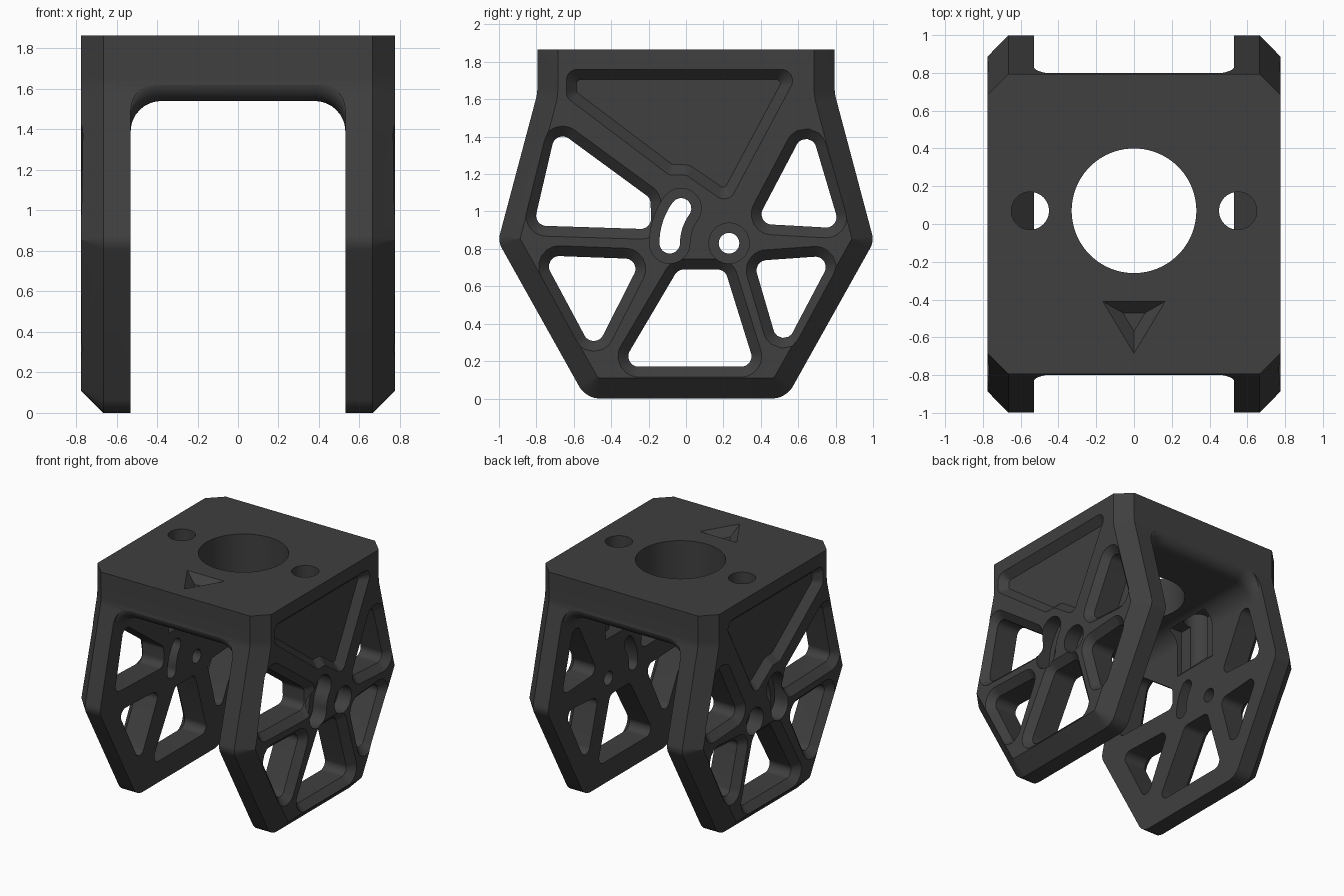
import bpy, bmesh, math
from mathutils import Vector

if "Cube" in bpy.data.objects:
    bpy.data.objects.remove(bpy.data.objects["Cube"])

TOP, OUT, INN = 1.865, 0.775, 0.53      # top height, outer and inner half widths
PY = 0.07                               # y of the hole pattern in the top

grey = bpy.data.materials.new("dark_grey")
grey.diffuse_color = (0.05, 0.05, 0.05, 1)
grey.use_nodes = True
grey.node_tree.nodes["Principled BSDF"].inputs["Base Color"].default_value = grey.diffuse_color


def offset(pts, d):
    """Grow a counter-clockwise polygon by d (negative shrinks it)."""
    res, n = [], len(pts)
    for i in range(n):
        a, p, b = (Vector(pts[(i + k) % n][:2]) for k in (-1, 0, 1))
        u, v = (p - a).normalized(), (b - p).normalized()
        n1, n2 = Vector((u.y, -u.x)), Vector((v.y, -v.x))
        res.append(p + (n1 + n2) * d / (1 + n1.dot(n2)))
    return res


def rounded(pts, radii, seg=8):
    """Replace every corner by an arc."""
    res, n = [], len(pts)
    for i in range(n):
        a, p, b = (Vector(pts[(i + k) % n][:2]) for k in (-1, 0, 1))
        u, v, r = (a - p).normalized(), (b - p).normalized(), radii[i]
        h = u.angle(v) / 2
        c = p + (u + v).normalized() * r / math.sin(h)
        s, e = p + u * r / math.tan(h) - c, p + v * r / math.tan(h) - c
        res += [c + s.lerp(e, k / seg).normalized() * r for k in range(seg + 1)]
    return res


def loft(name, sections):
    """Closed solid through rings of equal length."""
    bm = bmesh.new()
    rings = [[bm.verts.new(p) for p in s] for s in sections]
    n = len(rings[0])
    for r, q in zip(rings, rings[1:]):
        for i in range(n):
            bm.faces.new((r[i], r[(i + 1) % n], q[(i + 1) % n], q[i]))
    bm.faces.new(rings[0])
    bm.faces.new(rings[-1])
    bmesh.ops.recalc_face_normals(bm, faces=bm.faces)
    me = bpy.data.meshes.new(name)
    bm.to_mesh(me)
    bm.free()
    ob = bpy.data.objects.new(name, me)
    bpy.context.collection.objects.link(ob)
    return ob


def cut(ob, cutter):
    m = ob.modifiers.new("cut", 'BOOLEAN')
    m.operation, m.solver, m.object = 'DIFFERENCE', 'EXACT', cutter
    bpy.context.view_layer.objects.active = ob
    bpy.ops.object.modifier_apply(modifier=m.name)
    bpy.data.objects.remove(cutter)


def at_x(pts, x):
    return [(x, p[0], p[1]) for p in pts]


def at_z(pts, z):
    return [(p[0], p[1], z) for p in pts]


def circle(cx, cy, r, n=48):
    return [(cx + r * math.cos(math.tau * i / n), cy + r * math.sin(math.tau * i / n))
            for i in range(n)]


def arc_slot(cy, cz, rad, r, a0, a1):
    """Curved slot outline around a pivot."""
    def ring(ra, b0, b1, ox=0, oz=0):
        return [(cy + ox + ra * math.cos(b0 + (b1 - b0) * i / 12),
                 cz + oz + ra * math.sin(b0 + (b1 - b0) * i / 12)) for i in range(13)]
    end = lambda a, s: ring(r, s, s + math.pi, rad * math.cos(a), rad * math.sin(a))
    return (ring(rad + r, a0, a1) + end(a1, a1)[1:-1]
            + ring(rad - r, a1, a0) + end(a0, a0 + math.pi)[1:-1])


# Solid block: leg outline swept across, with chamfered outer rims
half = [(0.535, 0, 0.13), (1.005, 0.84, 0.1), (0.795, 1.63, 0.2), (0.795, TOP + 0.11, 0.001)]
raw = half + [(-y, z, r) for y, z, r in reversed(half)]
full = rounded(raw, [r for *_, r in raw])
small = rounded(offset(raw, -0.11),
                [r + 0.11 if r == 0.2 else max(r - 0.11, 0.0005) for *_, r in raw])
body = loft("bracket", [at_x(small, -OUT), at_x(full, -0.665),
                        at_x(full, 0.665), at_x(small, OUT)])
square = [(-2, -2), (2, -2), (2, 2), (-2, 2)]
cut(body, loft("top_trim", [at_z(square, TOP), at_z(square, 3)]))


# Channel between the legs, flared where the bridge has rounded lower edges
def channel(y, top):
    prof = rounded([(-INN, -0.5), (INN, -0.5), (INN, top), (-INN, top)],
                   [0.01, 0.01, 0.15, 0.15], 10)
    return [(p.x, y, p.y) for p in prof]


flare = [(0.70 + 0.1 * math.sin(t), 1.64 - 0.1 * math.cos(t))
         for t in (math.pi / 2 * i / 8 for i in range(9))] + [(1.2, 1.64)]
cut(body, loft("channel", [channel(-y, t) for y, t in reversed(flare)]
               + [channel(y, t) for y, t in flare]))

# Window outlines in a leg (y, z), counter-clockwise
windows = [
    [(-0.815, 0.925), (-0.185, 0.905), (-0.19, 1.07), (-0.695, 1.44)],
    [(0.37, 0.935), (0.825, 0.91), (0.656, 1.478)],
    [(-0.772, 0.765), (-0.492, 0.243), (-0.237, 0.745)],
    [(0.36, 0.735), (0.507, 0.233), (0.787, 0.765)],
    [(-0.35, 0.17), (0.37, 0.17), (0.208, 0.69), (-0.043, 0.69)],
]
panel = [(-0.64, 1.61), (-0.09, 1.195), (0.0, 1.195), (0.225, 1.04), (0.61, 1.76), (-0.64, 1.76)]
C = 0.055                               # rim chamfer width
slot_a = (math.radians(144), math.radians(180))

for s in (1, -1):
    # Chamfered windows
    for w in windows:
        inner = rounded(w, [0.055] * len(w))
        rim = rounded(offset(w, C), [0.055 + C] * len(w))
        rim2 = rounded(offset(w, C + 0.01), [0.065 + C] * len(w))
        cut(body, loft("window", [at_x(inner, s * 0.4), at_x(inner, s * (OUT - C)),
                                  at_x(rim, s * OUT), at_x(rim2, s * (OUT + 0.01))]))
    # Recessed upper panel
    rad = [0.06, 0.05, 0.05, 0.06, 0.06, 0.06]
    floor_r = [0.02, 0.05, 0.09, 0.02, 0.02, 0.02]
    cut(body, loft("panel", [at_x(rounded(offset(panel, -C), floor_r), s * (OUT - 0.06)),
                             at_x(rounded(panel, rad), s * OUT),
                             at_x(rounded(panel, rad), s * (OUT + 0.1))]))
    # Pivot hole and curved slot, each with a counterbore
    for r, x0 in ((0.055, 0.4), (0.108, OUT - 0.12)):
        cut(body, loft("pivot", [at_x(circle(0.23, 0.83, r), s * x0),
                                 at_x(circle(0.23, 0.83, r), s * 0.9)]))
        sl = arc_slot(0.23, 0.83, 0.317, r, *slot_a)
        cut(body, loft("slot", [at_x(sl, s * x0), at_x(sl, s * 0.9)]))
    # Shallow inner relief with sloped foot
    prof = [(0.45, 1.12), (INN, 1.15), (INN + 0.04, 1.19), (INN + 0.04, 1.54), (0.45, 1.54)]
    cut(body, loft("relief", [[(s * x, y, z) for x, z in prof]
                              for y in (PY - 0.2, PY + 0.2)]))
    # Screw hole running down the inner face, sloped foot
    c = circle(s * 0.55, PY, 0.1)
    cut(body, loft("screw_hole", [[(x, y, 1.15 + abs(x) - 0.53) for x, y in c], at_z(c, 2)]))

# Large round opening and arrow dent in the top
big = circle(0, PY, 0.33, 96)
cut(body, loft("opening", [at_z(big, 1.3), at_z(big, 2)]))
arrow = [(-0.165, -0.41), (0, -0.685), (0.165, -0.41)]
cut(body, loft("arrow", [at_z(offset(arrow, -0.06), TOP - 0.06), at_z(arrow, TOP),
                         at_z(arrow, TOP + 0.1)]))

# Finish
body.data.materials.clear()
body.data.materials.append(grey)
for p in body.data.polygons:
    p.material_index = 0
bpy.ops.object.select_all(action='DESELECT')
body.select_set(True)
bpy.context.view_layer.objects.active = body
bpy.ops.object.shade_smooth_by_angle(angle=math.radians(25))
